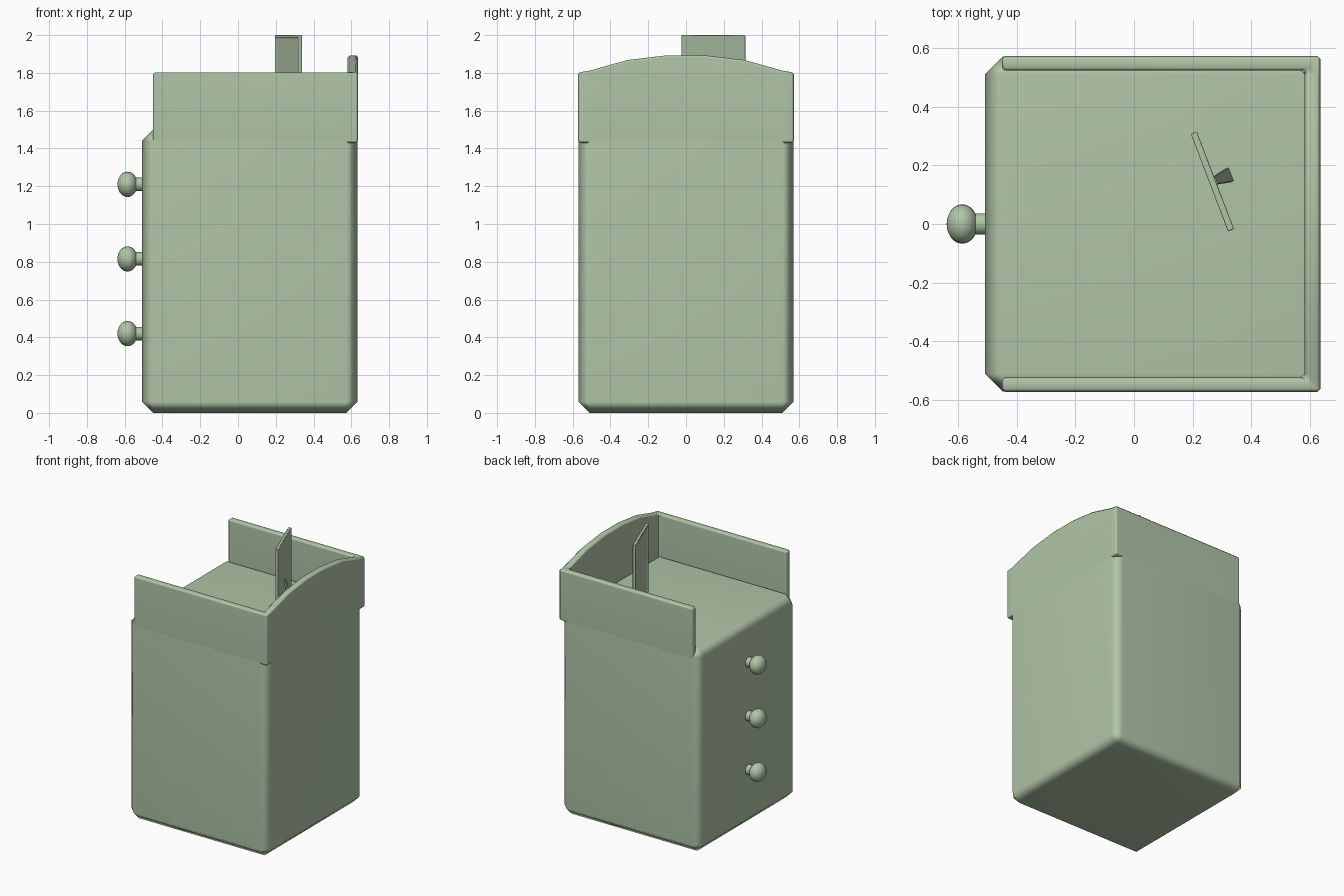
import bpy, bmesh, math
from mathutils import Vector

if "Cube" in bpy.data.objects:
    bpy.data.objects.remove(bpy.data.objects["Cube"])

# One sage-green paint for every part
paint = bpy.data.materials.new("sage_paint")
paint.diffuse_color = (0.44, 0.56, 0.39, 1)
paint.use_nodes = True
paint.node_tree.nodes["Principled BSDF"].inputs["Base Color"].default_value = paint.diffuse_color


def finish(name, bm, angle=50, bevel=0.0):
    bmesh.ops.recalc_face_normals(bm, faces=bm.faces)
    mesh = bpy.data.meshes.new(name)
    bm.to_mesh(mesh)
    bm.free()
    mesh.materials.append(paint)
    ob = bpy.data.objects.new(name, mesh)
    bpy.context.collection.objects.link(ob)
    bpy.ops.object.select_all(action='DESELECT')
    ob.select_set(True)
    bpy.context.view_layer.objects.active = ob
    if bevel:
        mod = ob.modifiers.new("Bevel", 'BEVEL')
        mod.width = bevel
        mod.segments = 1
        mod.limit_method = 'ANGLE'
        mod.angle_limit = math.radians(40)
        bpy.ops.object.modifier_apply(modifier="Bevel")
    bpy.ops.object.shade_smooth_by_angle(angle=math.radians(angle))
    if bevel:
        ob.modifiers.new("Normals", 'WEIGHTED_NORMAL').keep_sharp = True
    return ob


def box(lo, hi):
    bm = bmesh.new()
    bmesh.ops.create_cube(bm, size=1)
    for v in bm.verts:
        v.co = Vector([lo[i] if v.co[i] < 0 else hi[i] for i in range(3)])
    return bm


# Cabinet body with chamfered, softly shaded edges
finish("cabinet_body", box((-0.508, -0.57, 0), (0.633, 0.57, 1.5)), bevel=0.06)

# Raised rail: U-shaped wall with an arched back, as columns (outer xy, inner xy, top)
half = [((-0.45, -0.572), (-0.45, -0.522), 1.803),
        ((0.635, -0.572), (0.58, -0.522), 1.803)]
half += [((0.635, y), (0.58, y), z) for y, z in ((-0.51, 1.812), (-0.31, 1.868), (-0.1, 1.893))]
cols = half + [((o[0], -o[1]), (i[0], -i[1]), z) for o, i, z in reversed(half)]
bm = bmesh.new()
rings = [[bm.verts.new((*p, h)) for p, h in ((o, 1.43), (o, z), (i, z), (i, 1.43))]
         for o, i, z in cols]
for a, b in zip(rings, rings[1:]):
    for k in range(4):
        bm.faces.new((a[k], a[(k + 1) % 4], b[(k + 1) % 4], b[k]))
bm.faces.new(rings[0])
bm.faces.new(rings[-1])
finish("top_rail", bm, bevel=0.011)

# Three drawer knobs: one lathed profile (x, radius)
profile = [(-0.50, 0.036), (-0.54, 0.036)]
for k in range(13):
    t = math.radians(32 + 148 * k / 12)
    profile.append((-0.585 + 0.053 * math.cos(t), 0.067 * math.sin(t)))
for n, z in enumerate((0.42, 0.815, 1.21)):
    bm = bmesh.new()
    vs = [bm.verts.new((x, 0, r)) for x, r in profile]
    es = [bm.edges.new(p) for p in zip(vs, vs[1:])]
    bmesh.ops.spin(bm, geom=vs + es, axis=(1, 0, 0), cent=(0, 0, 0),
                   angle=math.tau, steps=24)
    bmesh.ops.remove_doubles(bm, verts=bm.verts, dist=1e-4)
    finish(f"drawer_knob_{n + 1}", bm).location.z = z

# Picture frame standing on top, with a recessed panel
turn, spot = math.radians(20.9), (0.267, 0.145, 1.5)
bm = box((-0.011, -0.178, 0), (0.011, 0.178, 0.5))
face = min(bm.faces, key=lambda f: f.calc_center_median().x)
bmesh.ops.inset_region(bm, faces=[face], thickness=0.02)
ext = bmesh.ops.extrude_face_region(bm, geom=[face])
bmesh.ops.translate(bm, vec=(0.009, 0, 0),
                    verts=[g for g in ext['geom'] if isinstance(g, bmesh.types.BMVert)])
if face.is_valid:
    bmesh.ops.delete(bm, geom=[face], context='FACES_ONLY')
frame = finish("picture_frame", bm, 50, bevel=0.004)

# Tapered easel leg behind the frame: inner/outer edge leans out toward the foot
bm = box((0, -1, 0), (1, 1, 0.2))
for v in bm.verts:
    low, outer = v.co.z < 0.1, v.co.x > 0.5
    v.co.y *= 0.024 if low else 0.014
    v.co.x = (0.068 if outer else 0.052) if low else (0.014 if outer else 0.005)
leg = finish("frame_stand", bm, 30)
for ob in (frame, leg):
    ob.location = spot
    ob.rotation_euler.z = turn
